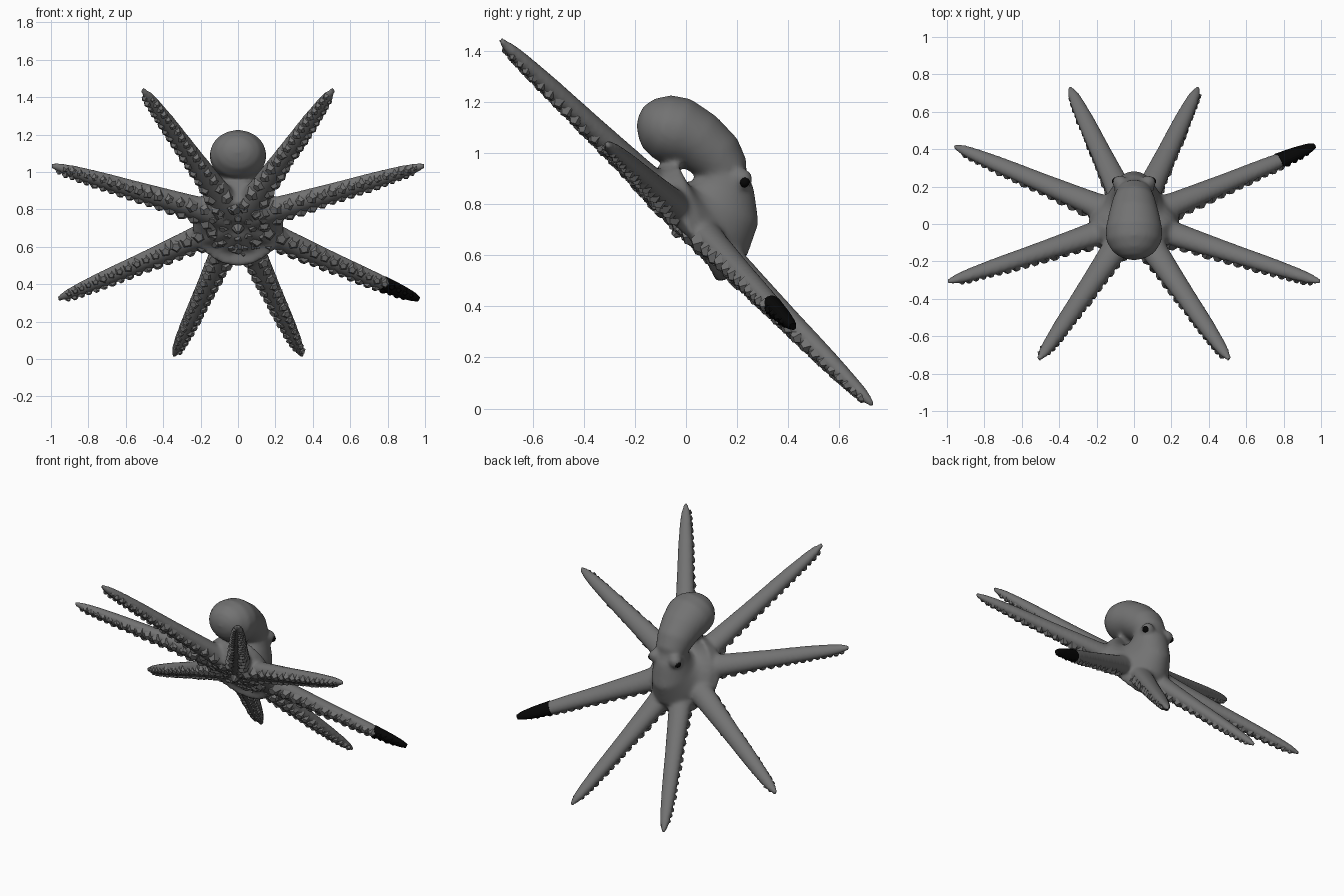
import bpy, bmesh, math, random
from mathutils import Vector, Matrix

if "Cube" in bpy.data.objects:
    bpy.data.objects.remove(bpy.data.objects["Cube"])

random.seed(4)
# Tilted frame: arms spread in the plane of X and V, the body rises along N
O = Vector((0, 0, 0.725))
X = Vector((1, 0, 0))
V = Vector((0, 0.714, -0.70))
N = Vector((0, 0.70, 0.714))


def material(name, value):
    m = bpy.data.materials.new(name)
    m.diffuse_color = (value, value, value, 1)
    m.use_nodes = True
    m.node_tree.nodes["Principled BSDF"].inputs["Base Color"].default_value = m.diffuse_color
    return m


grey, black = material("dark_grey", 0.17), material("black", 0.002)


def loft(bm, rings, up, seg=20):
    """Closed tube through rings of (centre, side radius, up radius)."""
    pts = [r[0] for r in rings]
    loops = []
    for i, (c, ra, rb) in enumerate(rings):
        t = (pts[min(i + 1, len(pts) - 1)] - pts[max(i - 1, 0)]).normalized()
        a = t.cross(up).normalized()
        b = a.cross(t).normalized()
        loops.append([bm.verts.new(c + a * ra * math.cos(k * math.tau / seg)
                                   + b * rb * math.sin(k * math.tau / seg)) for k in range(seg)])
    for l0, l1 in zip(loops, loops[1:]):
        for k in range(seg):
            bm.faces.new((l0[k], l0[k - 1], l1[k - 1], l1[k]))
    bm.faces.new(loops[0])
    bm.faces.new(loops[-1][::-1])


def finish(bm, name, mat, smooth=False):
    bmesh.ops.recalc_face_normals(bm, faces=bm.faces)
    me = bpy.data.meshes.new(name)
    bm.to_mesh(me)
    bm.free()
    for p in me.polygons:
        p.use_smooth = smooth
    me.materials.append(mat)
    ob = bpy.data.objects.new(name, me)
    bpy.context.collection.objects.link(ob)
    return ob


def ball(bm, c, r):
    bmesh.ops.create_uvsphere(bm, u_segments=16, v_segments=10, radius=r,
                              matrix=Matrix.Translation(c))


PROFILE = [(0, .085), (.12, .083), (.25, .070), (.5, .057), (.75, .048), (.9, .037), (.97, .027), (1, .015)]


def radius(t):
    for (t0, r0), (t1, r1) in zip(PROFILE, PROFILE[1:]):
        if t <= t1:
            return r0 + (r1 - r0) * (t - t0) / (t1 - t0)
    return PROFILE[-1][1]


def arm_point(tip, t):
    return O + (X * tip[0] + V * tip[1]) * t + N * (0.022 - 0.018 * t)


def arm_rings(tip, t0, t1, grow=1.0):
    n = 16
    ts = [t0 + (t1 - t0) * i / n for i in range(n + 1)]
    return [(arm_point(tip, t), radius(t) * grow, radius(t) * 0.8 * grow) for t in ts]


def sucker(bm, c, axis, r):
    """Faceted cup pointing along axis."""
    rot = axis.to_track_quat('Z', 'Y').to_matrix().to_4x4()
    spin = Matrix.Rotation(random.uniform(0, 1.5), 4, 'Z')
    bmesh.ops.create_cone(bm, cap_ends=True, segments=5, radius1=r, radius2=r * 0.5,
                          depth=r * 0.8, matrix=Matrix.Translation(c) @ rot @ spin)


body, suckers, dark_tip = bmesh.new(), bmesh.new(), bmesh.new()

# Arms with two rows of suckers; one arm has a black tip
TIPS = [(.345, 1.022), (.965, .582), (1.0, -.44), (.51, -1.022)]
CUT = 0.8
for i, (u, v) in enumerate(TIPS):
    for s in (1, -1):
        tip = (u * s, v)
        dark = i == 1 and s == 1
        loft(body, arm_rings(tip, 0.05, CUT + 0.03 if dark else 1.0), N)
        if dark:
            loft(dark_tip, arm_rings(tip, CUT, 1.0, 1.03), N)
        along = (X * tip[0] + V * tip[1]).normalized()
        side = along.cross(N).normalized()
        t = 0.13
        while t < 0.97:
            r = radius(t)
            for w in (1, -1):
                tt = t + w * 0.012
                c = arm_point(tip, tt) + side * w * r * 0.6 - N * r * 0.58
                axis = (-N + side * w * 0.55 - along * 0.25).normalized()
                sucker(dark_tip if dark and tt > CUT else suckers, c, axis,
                       r * random.uniform(0.52, 0.68))
            t += max(r, 0.04) * 0.9

# Web and head rising from the arm plane: (height, shift, half width, half depth)
HEAD = [(-.035, 0, .19, .19), (0, 0, .25, .25), (.05, .03, .215, .26), (.1, .045, .155, .215),
        (.15, .04, .125, .17), (.2, .015, .11, .125), (.25, -.015, .1, .105), (.285, -.02, .085, .085),
        (.31, -.02, .05, .05)]
loft(body, [(O + N * n + V * v, rx, rv) for n, v, rx, rv in HEAD], V, 32)

# Mantle: (y, z, half width, half height)
MANTLE = [(.175, .87, .075, .06), (.155, .93, .1, .092), (.12, .985, .115, .108), (.05, 1.045, .135, .12),
          (-.03, 1.085, .152, .135), (-.09, 1.10, .148, .130), (-.145, 1.115, .115, .10),
          (-.175, 1.12, .075, .065), (-.190, 1.122, .03, .02)]
loft(body, [(Vector((0, y, z)), h, w) for y, z, w, h in MANTLE], X, 32)

# Eye bumps
pupils = bmesh.new()
for s in (1, -1):
    ball(body, (s * .075, .22, .897), .042)
    ball(pupils, (s * .096, .228, .887), .022)

# Fuse into one smooth skin
skin = finish(body, "body_and_arms", grey, True)
m = skin.modifiers.new("fuse", 'REMESH')
m.mode = 'VOXEL'
m.voxel_size = 0.012
m.use_smooth_shade = True
m = skin.modifiers.new("soften", 'SMOOTH')
m.factor = 0.5
m.iterations = 8

# Inner suckers around the mouth
for count, dist in ((8, .08), (14, .15)):
    for i in range(count):
        a = i * math.tau / count
        d = X * math.cos(a) + V * math.sin(a)
        sucker(suckers, O + d * dist - N * .036, (-N + d * .3).normalized(), .036)

# Mouth
mouth = bmesh.new()
rot = (-N).to_track_quat('Z', 'Y').to_matrix().to_4x4()
bmesh.ops.create_cone(mouth, cap_ends=True, segments=8, radius1=.045, radius2=.012, depth=.05,
                      matrix=Matrix.Translation(O - N * .045) @ rot)

finish(suckers, "suckers", grey)
finish(mouth, "mouth", grey)
finish(dark_tip, "dark_arm_tip", black)
finish(pupils, "pupils", black, True)
